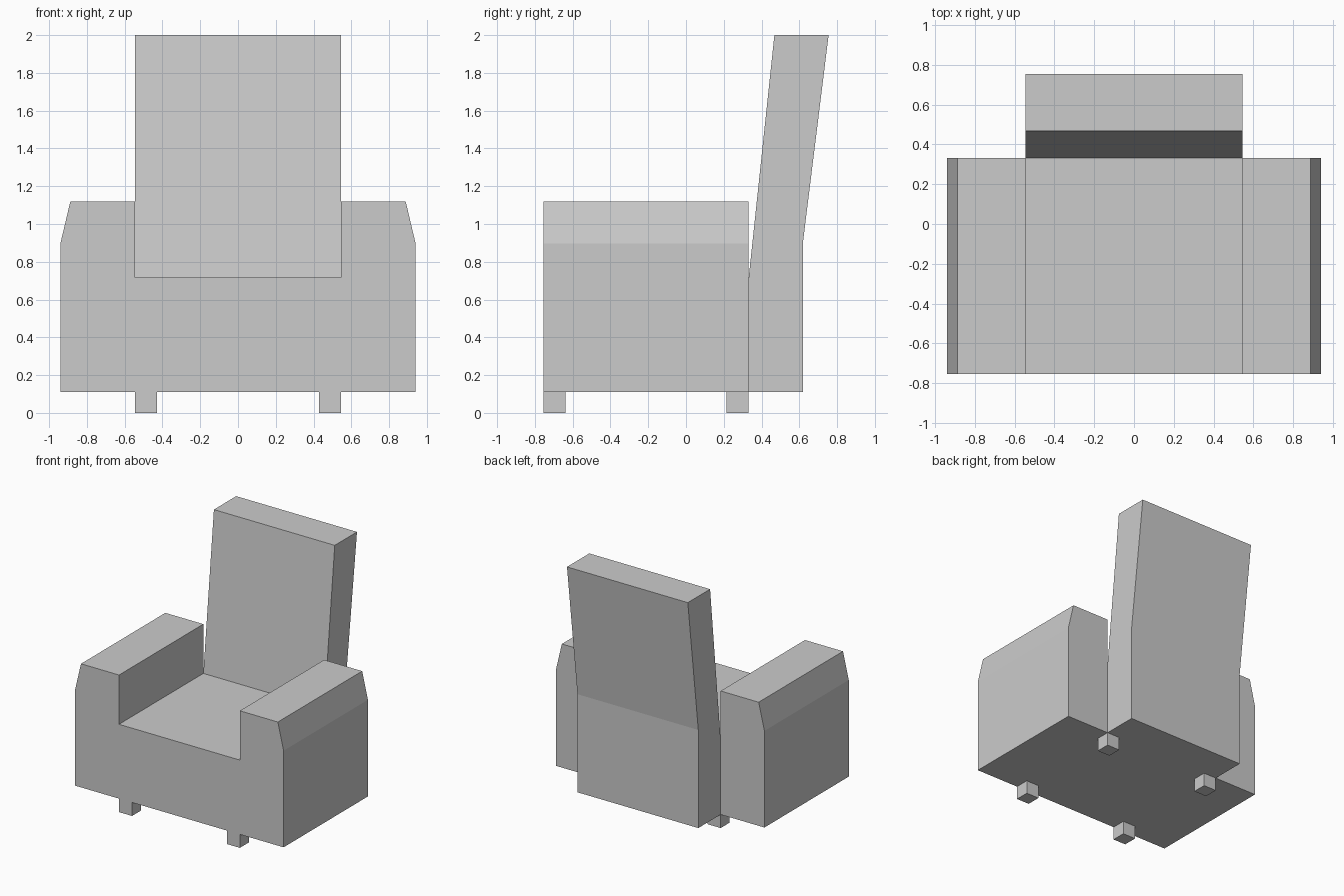
import bpy, bmesh
from mathutils import Vector

if "Cube" in bpy.data.objects:
    bpy.data.objects.remove(bpy.data.objects["Cube"])


def extrude_profile(name, points, to_3d, start, end):
    """Extrude a closed 2D profile from start to end along one axis."""
    bm = bmesh.new()
    face = bm.faces.new([bm.verts.new(to_3d(a, b, start)) for a, b in points])
    ext = bmesh.ops.extrude_face_region(bm, geom=[face], use_keep_orig=True)
    verts = [g for g in ext["geom"] if isinstance(g, bmesh.types.BMVert)]
    offset = Vector(to_3d(0, 0, end)) - Vector(to_3d(0, 0, start))
    bmesh.ops.translate(bm, verts=verts, vec=offset)
    bmesh.ops.recalc_face_normals(bm, faces=bm.faces)
    mesh = bpy.data.meshes.new(name)
    bm.to_mesh(mesh)
    bm.free()
    obj = bpy.data.objects.new(name, mesh)
    bpy.context.collection.objects.link(obj)
    return obj


BASE = 0.11      # underside height
HALF = 0.545     # half width of seat and backrest
FRONT, REAR = -0.755, 0.332

# Seat with both arms: mirrored front outline, extruded in depth
right = [(0.94, BASE), (0.94, 0.898), (0.888, 1.118), (HALF, 1.118), (HALF, 0.716)]
outline = right + [(-x, z) for x, z in reversed(right)]
extrude_profile("seat_and_arms", outline, lambda x, z, y: (x, y, z), FRONT, REAR)

# Leaning backrest: side outline, extruded across the width
side = [(REAR, BASE), (0.62, BASE), (0.62, 0.91), (0.755, 2.0), (0.468, 2.0), (REAR, 0.716)]
extrude_profile("backrest", side, lambda y, z, x: (x, y, z), -HALF, HALF)

# Four short square legs
LEG = 0.117
for row, y in (("front", FRONT), ("back", REAR - LEG)):
    for hand, x in (("left", -HALF), ("right", HALF - LEG)):
        square = [(x, y), (x + LEG, y), (x + LEG, y + LEG), (x, y + LEG)]
        extrude_profile(f"{row}_{hand}_leg", square, lambda a, b, z: (a, b, z), 0, BASE)
